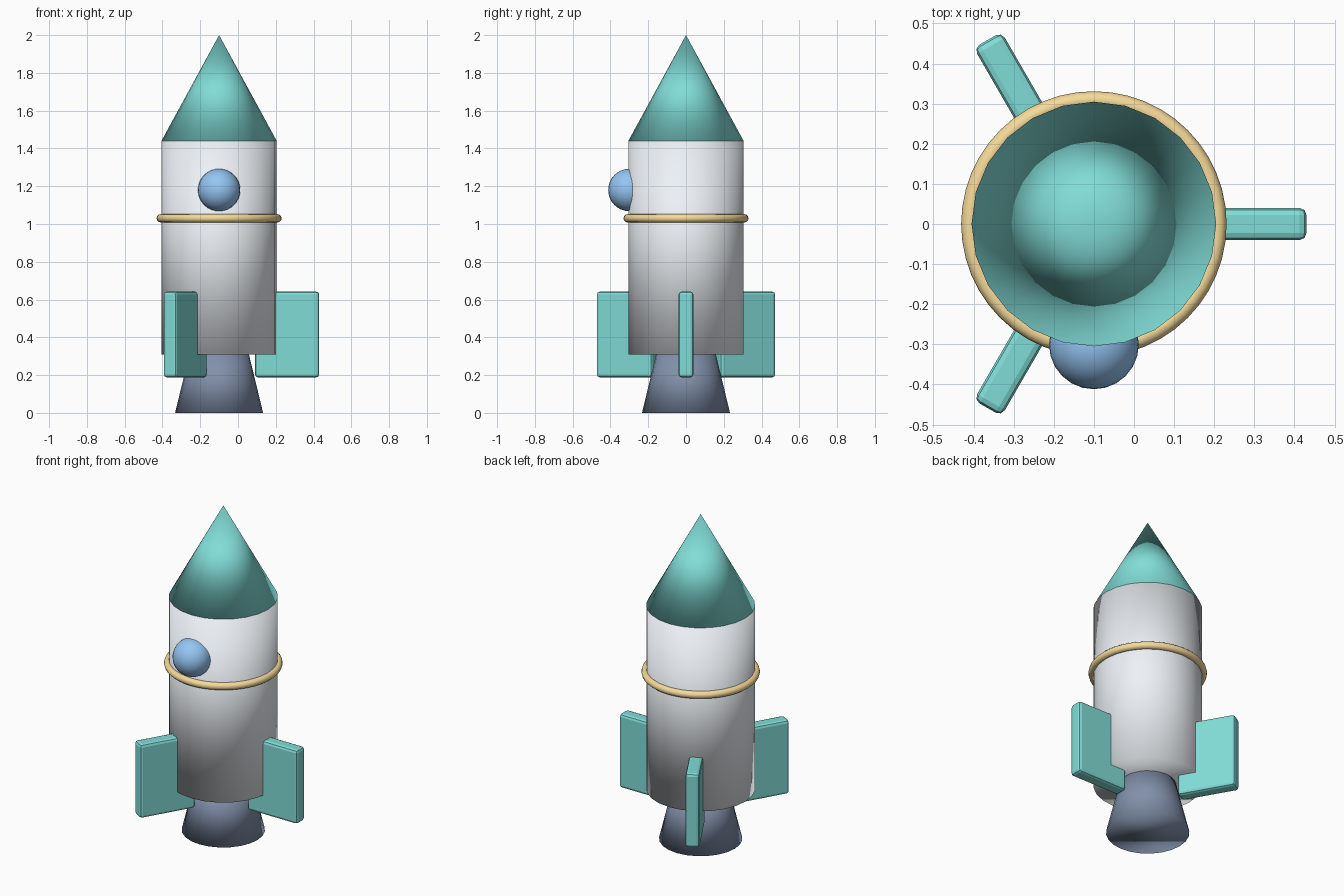
import bpy
from math import cos, sin, radians

if "Cube" in bpy.data.objects:
    bpy.data.objects.remove(bpy.data.objects["Cube"])

AX = -0.1  # x of the rocket's axis


def material(name, rgb):
    m = bpy.data.materials.new(name)
    m.diffuse_color = (*rgb, 1)
    m.use_nodes = True
    m.node_tree.nodes["Principled BSDF"].inputs["Base Color"].default_value = m.diffuse_color
    return m


WHITE = material("white", (0.85, 0.89, 0.93))
TEAL = material("teal", (0.22, 0.72, 0.68))
GOLD = material("gold", (0.92, 0.70, 0.32))
BLUE = material("blue", (0.30, 0.56, 0.90))
NAVY = material("navy", (0.22, 0.28, 0.40))


def finish(name, mat, smooth=True):
    ob = bpy.context.object
    ob.name = ob.data.name = name
    ob.data.materials.append(mat)
    if smooth:
        bpy.ops.object.shade_smooth()
    return ob


def cone(name, mat, r1, r2, z1, z2):
    bpy.ops.mesh.primitive_cone_add(vertices=24, radius1=r1, radius2=r2,
                                    depth=z2 - z1, location=(AX, 0, (z1 + z2) / 2))
    return finish(name, mat)


# Hull, nose and engine bell
cone("body", WHITE, 0.305, 0.305, 0.31, 1.44)
cone("nose_cone", TEAL, 0.305, 0, 1.44, 2.0)
cone("nozzle", NAVY, 0.233, 0.153, 0, 0.33)

# Trim band around the hull
bpy.ops.mesh.primitive_torus_add(major_radius=0.309, minor_radius=0.022,
                                 major_segments=48, minor_segments=12,
                                 location=(AX, 0, 1.03))
finish("trim_ring", GOLD)

# Domed porthole on the front
bpy.ops.mesh.primitive_uv_sphere_add(segments=24, ring_count=16, radius=0.112,
                                     location=(AX, -0.30, 1.18))
finish("porthole", BLUE)

# Three rounded slab fins
for i in range(3):
    a = radians(120 * i)
    bpy.ops.mesh.primitive_cube_add(size=1, rotation=(0, 0, a),
                                    location=(AX + 0.36 * cos(a), 0.36 * sin(a), 0.415))
    fin = finish(f"fin_{i + 1}", TEAL, smooth=False)
    fin.scale = (0.34, 0.08, 0.455)
    bpy.ops.object.transform_apply(location=False, rotation=False, scale=True)
    bevel = fin.modifiers.new("rounded_edges", 'BEVEL')
    bevel.width = 0.017
    bevel.segments = 2
